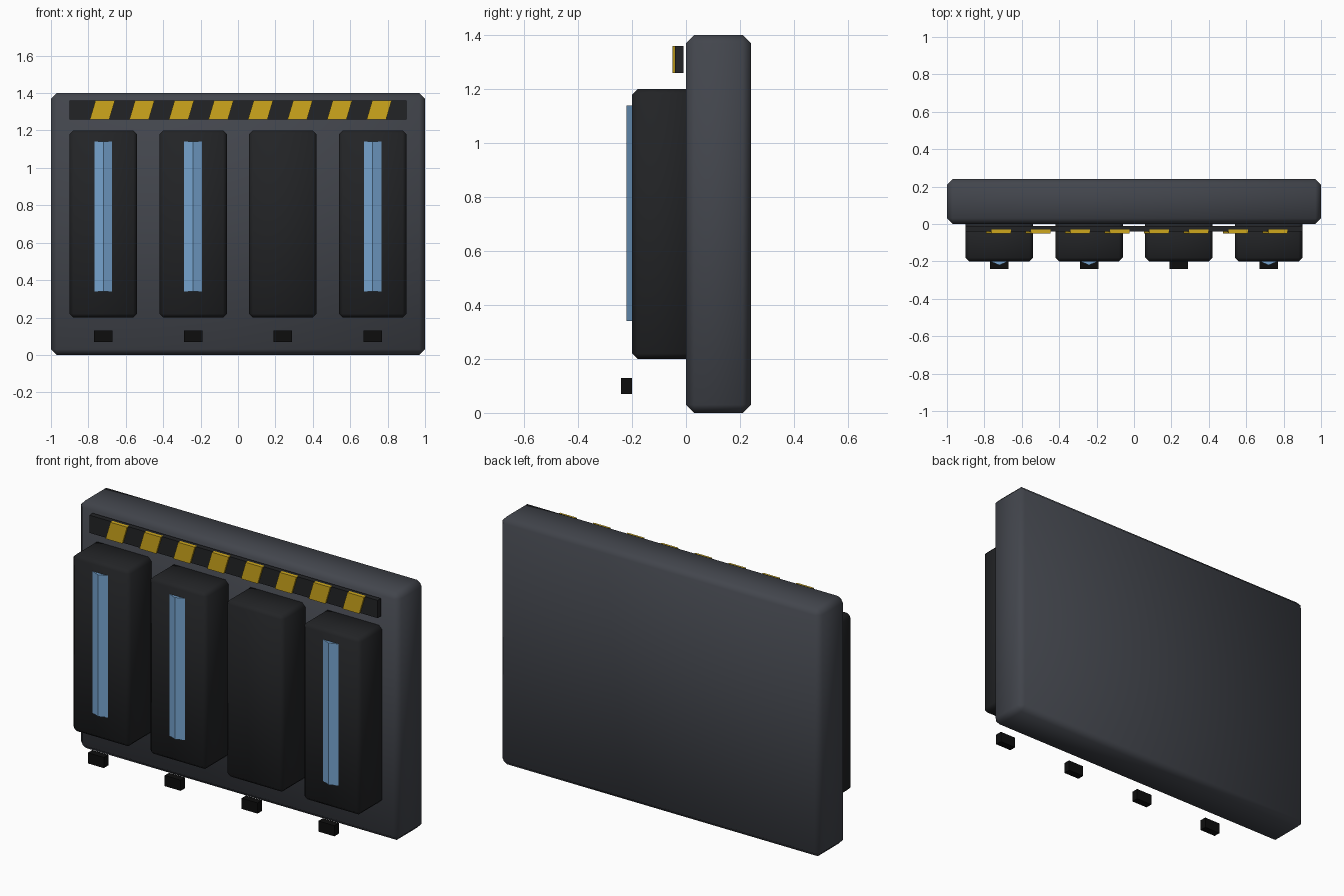
import bpy, bmesh, math

if "Cube" in bpy.data.objects:
    bpy.data.objects.remove(bpy.data.objects["Cube"])


def material(name, rgb):
    m = bpy.data.materials.new(name)
    m.diffuse_color = (*rgb, 1)
    m.use_nodes = True
    m.node_tree.nodes["Principled BSDF"].inputs["Base Color"].default_value = m.diffuse_color
    return m


BODY = material("slate", (0.055, 0.06, 0.073))
POD = material("charcoal", (0.016, 0.017, 0.019))
BLACK = material("black", (0.004, 0.004, 0.004))
BLUE = material("blue_light", (0.18, 0.37, 0.62))
YELLOW = material("yellow", (0.62, 0.39, 0.012))


def finish(name, bm, mat, smooth=False):
    bmesh.ops.recalc_face_normals(bm, faces=bm.faces[:])
    me = bpy.data.meshes.new(name)
    bm.to_mesh(me)
    bm.free()
    me.materials.append(mat)
    ob = bpy.data.objects.new(name, me)
    bpy.context.collection.objects.link(ob)
    if smooth:
        bpy.ops.object.select_all(action='DESELECT')
        ob.select_set(True)
        bpy.context.view_layer.objects.active = ob
        bpy.ops.object.shade_smooth_by_angle(angle=math.radians(50))
    return ob


def box(name, x, y, z, mat, bevel=0.0, shear=0.0):
    """Box from (min, max) ranges; shear slides the top in x."""
    bm = bmesh.new()
    bmesh.ops.create_cube(bm, size=1)
    for v in bm.verts:
        side = v.co.z
        v.co = [r[0] + (c + 0.5) * (r[1] - r[0]) for r, c in zip((x, y, z), v.co)]
        v.co.x += side * shear
    if bevel:
        bmesh.ops.bevel(bm, geom=bm.edges[:], offset=bevel, segments=1,
                        affect='EDGES', profile=0.5)
    return finish(name, bm, mat, bevel > 0)


def prism(name, profile, z0, z1, mat):
    """Extrude an xy profile upward."""
    bm = bmesh.new()
    face = bm.faces.new([bm.verts.new((px, py, z0)) for px, py in profile])
    ext = bmesh.ops.extrude_face_region(bm, geom=[face])
    for g in ext["geom"]:
        if isinstance(g, bmesh.types.BMVert):
            g.co.z = z1
    return finish(name, bm, mat)


# Back panel
box("back_panel", (-1, 1), (0, 0.24), (0, 1.4), BODY, bevel=0.03)

# Bays, each with a foot block; the third has no light
for i in range(4):
    cx = -0.72 + 0.48 * i
    box(f"bay_{i + 1}", (cx - 0.18, cx + 0.18), (-0.2, 0.02), (0.2, 1.2), POD, bevel=0.02)
    box(f"bay_plug_{i + 1}", (cx - 0.05, cx + 0.05), (-0.24, -0.2), (0.07, 0.13), BLACK)
    if i != 2:
        prism(f"light_bar_{i + 1}",
              [(cx - 0.05, -0.199), (cx, -0.22), (cx + 0.05, -0.199)],
              0.34, 1.14, BLUE)

# Hazard strip with slanted stripes
box("hazard_strip", (-0.9, 0.9), (-0.04, -0.01), (1.26, 1.36), POD)
for i in range(8):
    cx = -0.725 + 0.2114 * i
    box(f"hazard_stripe_{i + 1}", (cx - 0.052, cx + 0.052), (-0.05, -0.03),
        (1.2595, 1.3605), YELLOW, shear=0.03)
